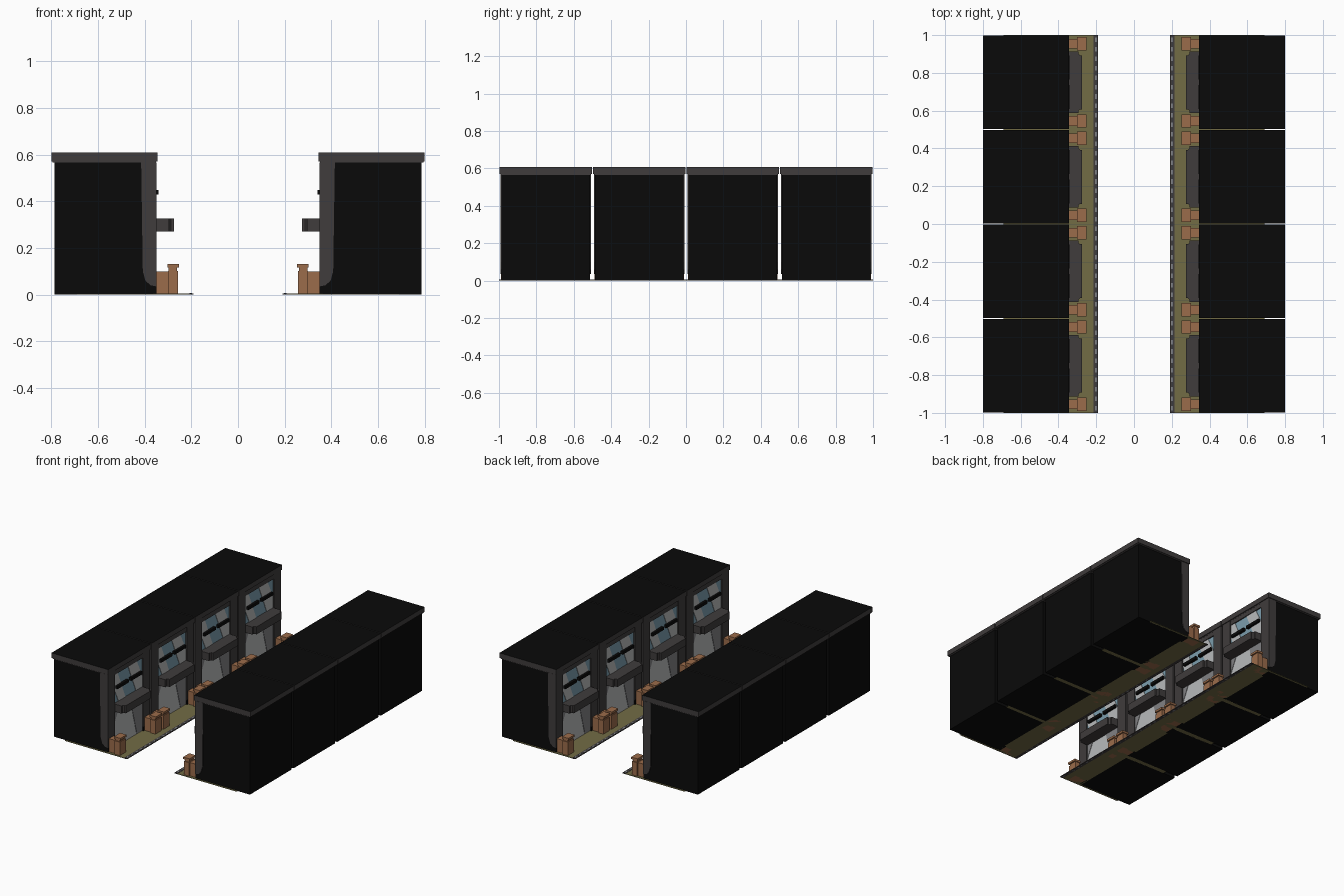
import bpy, bmesh, math

if "Cube" in bpy.data.objects:
    bpy.data.objects.remove(bpy.data.objects["Cube"])


def material(name, rgb):
    m = bpy.data.materials.new(name)
    m.diffuse_color = (*rgb, 1)
    m.use_nodes = True
    m.node_tree.nodes["Principled BSDF"].inputs["Base Color"].default_value = m.diffuse_color
    return m


BLACK = material("black_wall", (0.003, 0.003, 0.003))
GREY = material("dark_grey_trim", (0.05, 0.045, 0.045))
BROWN = material("brown_stone", (0.33, 0.15, 0.07))
OLIVE = material("olive_paving", (0.17, 0.15, 0.06))
BLUE = material("blue_glass", (0.20, 0.34, 0.42))
LIGHT = material("light_grey_panel", (0.48, 0.49, 0.50))
MID = material("mid_grey_panel", (0.22, 0.22, 0.23))


def add_box(bm, x0, x1, y0, y1, z0, z1):
    vs = bmesh.ops.create_cube(bm, size=1)["verts"]
    for v in vs:
        v.co = ((x0 + x1) / 2 + v.co.x * (x1 - x0),
                (y0 + y1) / 2 + v.co.y * (y1 - y0),
                (z0 + z1) / 2 + v.co.z * (z1 - z0))
    return vs


def add_prism(bm, pts, axis, a, b):
    """Extrude a flat outline: axis 'y' takes (x, z) points, 'x' takes (y, z)."""
    place = (lambda p, t: (p[0], t, p[1])) if axis == "y" else (lambda p, t: (t, p[0], p[1]))
    lo = [bm.verts.new(place(p, a)) for p in pts]
    hi = [bm.verts.new(place(p, b)) for p in pts]
    bm.faces.new(lo)
    bm.faces.new(hi)
    n = len(pts)
    for i in range(n):
        bm.faces.new((lo[i], lo[(i + 1) % n], hi[(i + 1) % n], hi[i]))


def finish(bm, name, mats):
    bmesh.ops.recalc_face_normals(bm, faces=bm.faces[:])
    me = bpy.data.meshes.new(name)
    bm.to_mesh(me)
    bm.free()
    for m in mats:
        me.materials.append(m)
    return me


parts = []


def boxes(name, mat, items):
    bm = bmesh.new()
    for b in items:
        add_box(bm, *b)
    parts.append(finish(bm, name, [mat]))


def plates(name, mat, x0, x1, outlines):
    bm = bmesh.new()
    for o in outlines:
        add_prism(bm, o, "x", x0, x1)
    parts.append(finish(bm, name, [mat]))


# --- one stall of the +x row, centred on y = 0, facing -x ---
boxes("stall_body", BLACK, [(0.365, 0.787, -0.237, 0.237, 0.0, 0.57),
                            (0.35, 0.37, -0.237, -0.165, 0.0, 0.04),
                            (0.35, 0.37, 0.165, 0.237, 0.0, 0.04)])

# roof slab: grey rim, black top
bm = bmesh.new()
add_box(bm, 0.345, 0.80, -0.247, 0.247, 0.565, 0.608)
bmesh.ops.bevel(bm, geom=[e for e in bm.edges if all(v.co.z < 0.58 for v in e.verts)],
                offset=0.006, segments=2, affect="EDGES")
roof = finish(bm, "roof_slab", [GREY, BLACK])
for p in roof.polygons:
    p.material_index = 1 if p.normal.z > 0.9 else 0
parts.append(roof)

# corner pillars with a tapered foot
bm = bmesh.new()
foot = [(0.35, 0.567), (0.35, 0.035), (0.375, 0.04), (0.397, 0.06), (0.408, 0.10), (0.415, 0.567)]
for s in (-1, 1):
    add_prism(bm, foot, "y", s * 0.163, s * 0.242)
parts.append(finish(bm, "corner_pillars", [GREY]))

# beam over the window
boxes("window_beam", GREY, [(0.352, 0.38, -0.17, 0.17, 0.535, 0.567)])

# ledge with rounded front corners
bm = bmesh.new()
add_box(bm, 0.275, 0.37, -0.163, 0.163, 0.27, 0.325)
bmesh.ops.bevel(bm, geom=[e for e in bm.edges if all(v.co.x < 0.3 for v in e.verts)
                          and abs(e.verts[0].co.z - e.verts[1].co.z) > 0.01],
                offset=0.02, segments=3, affect="EDGES")
parts.append(finish(bm, "window_ledge", [GREY]))

# window glass, reflections and lower panel
boxes("window_glass", BLUE, [(0.36, 0.37, -0.165, 0.165, 0.32, 0.54)])
plates("glass_reflections", LIGHT, 0.357, 0.362, [
    [(-0.165, 0.325), (-0.09, 0.325), (0.0, 0.535), (-0.10, 0.535), (-0.165, 0.40)],
    [(0.03, 0.325), (0.11, 0.325), (0.165, 0.44), (0.165, 0.535), (0.12, 0.535)]])
boxes("lower_panel", LIGHT, [(0.36, 0.37, -0.165, 0.165, 0.004, 0.275)])
plates("lower_panel_shade", MID, 0.357, 0.362, [
    [(-0.165, 0.01), (-0.10, 0.01), (-0.03, 0.27), (-0.165, 0.27)],
    [(0.165, 0.16), (0.165, 0.27), (0.11, 0.27)]])

# pair of window handles
boxes("window_handles", BLACK, [(0.341, 0.365, -0.142, -0.015, 0.428, 0.449),
                                (0.341, 0.365, 0.015, 0.142, 0.428, 0.449)])

# stone blocks at the pillar feet
items = []
for s in (-1, 1):
    c = s * 0.204
    items += [(0.295, 0.352, c - 0.026, c + 0.026, 0.0, 0.10),
              (0.257, 0.30, c - 0.034, c + 0.034, 0.0, 0.102),
              (0.262, 0.297, c - 0.029, c + 0.029, 0.10, 0.118),
              (0.252, 0.303, c - 0.035, c + 0.035, 0.116, 0.131)]
boxes("stone_blocks", BROWN, items)

# paving with a strip running into the gap between stalls
boxes("paving", OLIVE, [(0.212, 0.365, -0.25, 0.25, 0.0, 0.004),
                        (0.36, 0.69, -0.25, -0.233, -0.0, 0.003),
                        (0.36, 0.69, 0.233, 0.25, -0.0, 0.003)])
boxes("kerb", GREY, [(0.19, 0.214, -0.25, 0.25, 0.0, 0.005)])
boxes("kerb_marks", MID, [(0.197, 0.207, y - 0.012, y + 0.012, 0.0, 0.006)
                          for y in [-0.225 + 0.05 * i for i in range(10)]])

# --- repeat the stall along both rows, facing each other ---
for row, angle in (("right", 0.0), ("left", math.pi)):
    for i in range(4):
        for me in parts:
            ob = bpy.data.objects.new(f"{me.name}_{row}_{i + 1}", me)
            ob.location.y = -0.75 + 0.5 * i
            ob.rotation_euler.z = angle
            bpy.context.collection.objects.link(ob)
